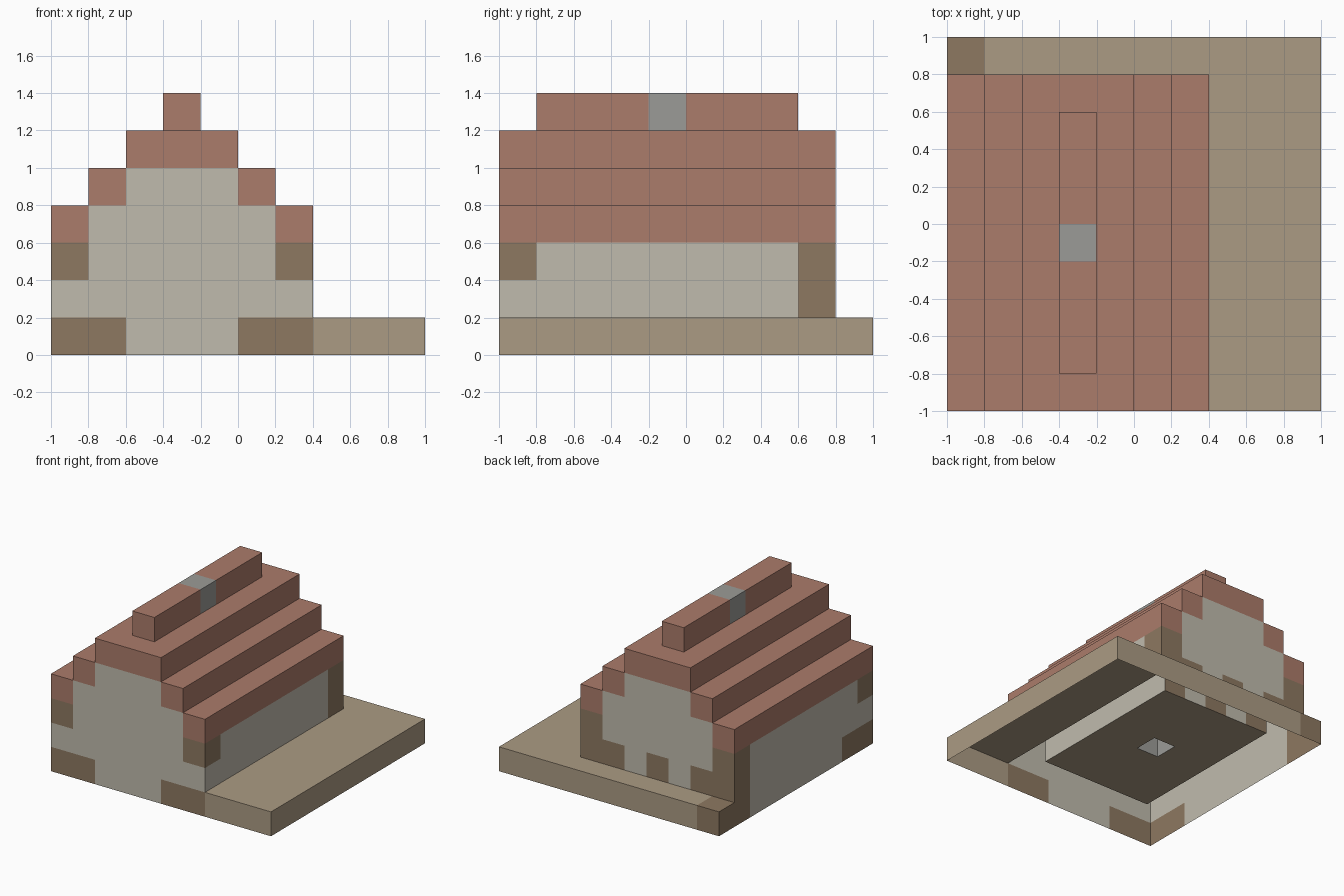
import bpy, bmesh
from mathutils import Vector

if "Cube" in bpy.data.objects:
    bpy.data.objects.remove(bpy.data.objects["Cube"])

S = 0.2            # block size
cells = {}         # grid cell -> part name


def fill(part, xs, ys, zs):
    """Fill a box of grid cells (end exclusive); later fills replace earlier ones."""
    for i in range(*xs):
        for j in range(*ys):
            for k in range(*zs):
                cells[i, j, k] = part


def both_sides(part, i, ys, zs, width=1):
    """Fill a box and its mirror across the house centre line (7 cells wide)."""
    fill(part, (i, i + width), ys, zs)
    fill(part, (7 - i - width, 7 - i), ys, zs)


# Ground slab
fill("terrace", (0, 10), (0, 10), (0, 1))

# Wall footing, side walls and stepped gables
fill("walls", (0, 1), (0, 9), (0, 1))
fill("walls", (0, 7), (0, 1), (0, 1))
both_sides("walls", 0, (0, 9), (1, 3))
for j in (0, 8):
    fill("walls", (0, 7), (j, j + 1), (1, 3))
    fill("walls", (1, 6), (j, j + 1), (3, 4))
    fill("walls", (2, 5), (j, j + 1), (4, 5))

# Timber: front feet and corner blocks, back posts and studs
both_sides("timber", 0, (0, 1), (0, 1), 2)
fill("timber", (0, 1), (0, 2), (0, 1))
both_sides("timber", 0, (0, 1), (2, 3))
both_sides("timber", 0, (8, 9), (1, 3))
fill("timber", (0, 1), (8, 10), (0, 1))
for i in (1, 3, 5):
    fill("timber", (i, i + 1), (8, 9), (1, 2))

# Stepped roof with ridge
both_sides("roof", 0, (0, 9), (3, 4))
both_sides("roof", 1, (0, 9), (4, 5))
fill("roof", (2, 5), (0, 9), (5, 6))
fill("roof", (3, 4), (1, 8), (6, 7))

# Chimney column through the room to the ridge
fill("chimney", (3, 4), (4, 5), (1, 7))

COLOURS = {
    "terrace": (0.41, 0.33, 0.23, 1),
    "walls": (0.53, 0.50, 0.42, 1),
    "timber": (0.27, 0.19, 0.12, 1),
    "roof": (0.41, 0.20, 0.145, 1),
    "chimney": (0.33, 0.33, 0.31, 1),
}


def build(part):
    """Make one object from the exposed block faces; the underside stays open."""
    bm = bmesh.new()
    for cell, name in cells.items():
        if name != part:
            continue
        c = Vector(cell) + Vector((0.5, 0.5, 0.5))
        for axis in range(3):
            for sign in (-1, 1):
                n = Vector((0, 0, 0))
                n[axis] = sign
                near = tuple(int(a + b) for a, b in zip(cell, n))
                if near in cells or near[2] < 0:
                    continue
                u = Vector((0, 0, 0))
                u[(axis + 1) % 3] = 0.5
                v = n.cross(u)
                quad = [c + n / 2 + a * u + b * v
                        for a, b in ((-1, -1), (1, -1), (1, 1), (-1, 1))]
                bm.faces.new([bm.verts.new((p - Vector((5, 5, 0))) * S) for p in quad])
    bmesh.ops.remove_doubles(bm, verts=bm.verts, dist=0.001)
    mesh = bpy.data.meshes.new(part)
    bm.to_mesh(mesh)
    bm.free()
    mat = bpy.data.materials.new(part + "_colour")
    mat.diffuse_color = COLOURS[part]
    mat.use_nodes = True
    mat.node_tree.nodes["Principled BSDF"].inputs["Base Color"].default_value = mat.diffuse_color
    mesh.materials.append(mat)
    bpy.context.collection.objects.link(bpy.data.objects.new(part, mesh))


for part in COLOURS:
    build(part)
